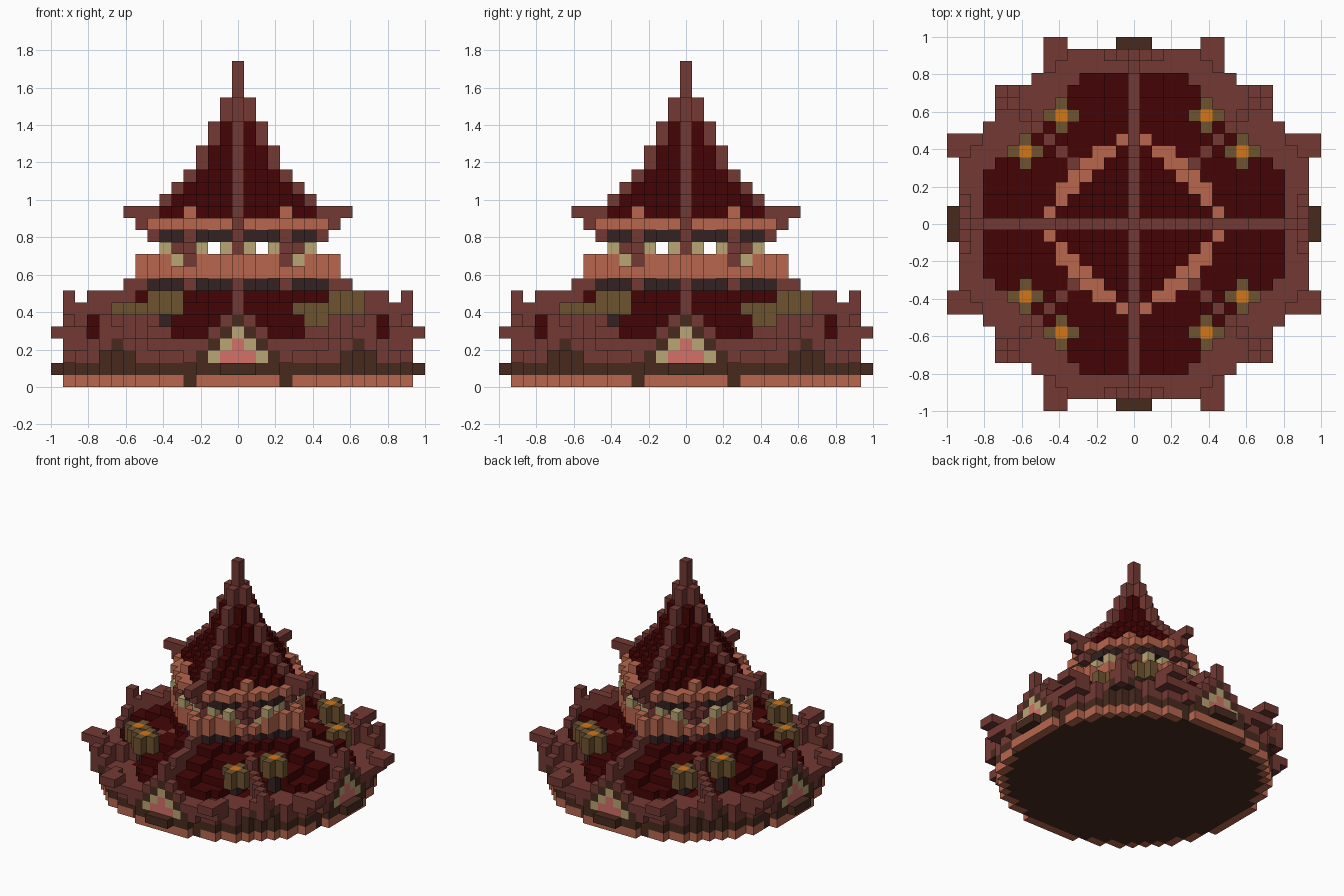
import bpy, bmesh
from math import hypot

cube = bpy.data.objects.get("Cube")
if cube:
    bpy.data.objects.remove(cube)

V = 2 / 31          # block size
R = range(-15, 16)  # block columns across the model


def linear(c):
    c /= 255
    return c / 12.92 if c <= 0.04045 else ((c + 0.055) / 1.055) ** 2.4


# Flat colours
PALETTE = {
    "brown": (116, 57, 52), "dark_red": (68, 4, 5), "terracotta": (184, 102, 78),
    "dark_brown": (72, 42, 31), "charcoal": (52, 33, 34), "olive": (111, 84, 48),
    "orange": (212, 118, 24), "cream": (184, 166, 116), "pink": (212, 112, 105),
}
mats = {}
for name, rgb in PALETTE.items():
    m = bpy.data.materials.new(name)
    m.use_nodes = True
    col = tuple(linear(c) for c in rgb) + (1,)
    m.diffuse_color = col
    m.node_tree.nodes["Principled BSDF"].inputs["Base Color"].default_value = col
    mats[name] = m

grid = {}  # block -> (part, colour)


def put(part, colour, x, y, layers):
    for k in layers:
        grid[x, y, k] = (part, colour)


def four(part, colour, x, y, layers):
    """Place a column on all four sides by quarter turns."""
    for _ in range(4):
        put(part, colour, x, y, layers)
        x, y = -y, x


def eight(part, colour, x, y, layers):
    four(part, colour, x, y, layers)
    four(part, colour, y, x, layers)


def fill(part, colour, rule, layers):
    for x in R:
        for y in R:
            if rule(abs(x), abs(y)):
                put(part, colour, x, y, layers)


def span(a, b):
    return range(a, b + 1)


def ring(a, b):
    return 8 <= a + b <= 9 and a * a + b * b <= 50


def body(a, b):
    return a + b <= 9 and a * a + b * b <= 50


def outline(a, b):
    hi, lo = max(a, b), min(a, b)
    return hi <= 14 and (lo <= 7 or (hi <= 12 and lo <= 8) or hi <= 11)


# Round plinth and floor
fill("plinth", "terracotta", lambda a, b: hypot(a, b) < 14.45, [0])
fill("plinth", "dark_brown", lambda a, b: hypot(a, b) < 13.7, [0])
fill("floor", "dark_brown", lambda a, b: hypot(a, b) < 14.45, [1])
for i in (-1, 0, 1):
    four("doorstep", "dark_brown", i, -15, [1])

# Lower roof: hollow red slopes between ridges, inside a low brown rim
SLOPE = {12: 5, 11: 5, 10: 6, 9: 6}
for x in R:
    for y in R:
        a, b = abs(x), abs(y)
        hi, lo, r = max(a, b), min(a, b), hypot(a, b)
        if not outline(a, b):
            continue
        if body(a, b):
            part, colour, top = "lower_body", "dark_red", 7
        elif lo <= 5 and hi <= 12 and not (lo == 5 and hi == 12):
            part, colour = "lower_roof", "dark_red"
            top = SLOPE.get(hi, 7) - (lo >= 3)
        elif r < 11.6:
            part, colour, top = "lower_roof", "dark_red", 4 if r < 10.3 else 3
        else:
            part, colour, top = "lower_rim", "brown", 4 if lo >= 10 else 3
        if r < 14.45:
            put("wall", "brown", x, y, [2])
        put(part, colour, x, y, span(3, top))

# Axis ridges with curled tips
for d in span(7, 14):
    four("lower_ridge", "brown", 0, -d, span(4, 8 if d < 10 else 7 if d < 13 else 6))
four("lower_ridge", "brown", 0, -14, [7])

# Diagonal ridges between the lantern pairs
for d in span(5, 11):
    four("corner_ridge", "brown", d, d, span(3, 6 if d < 7 else 5))

# Upturned rim tips
for s in (1, -1):
    eight("rim_tip", "brown", 7, 13 * s, [4])
    for i in (6, 7):
        for j in (14, 15):
            eight("rim_tip", "brown", i, j * s, [4])

# Arched gates, nested from the outside in
for colour, w in (("brown", 4), ("dark_brown", 3), ("cream", 2), ("pink", 1)):
    for k in span(2, w + 2):
        half = w - (k - 2)
        for i in span(-half, half):
            four("gate", colour, i, -14, [k])

# Dark niches at the corners
for s in (1, -1):
    eight("corner_niche", "dark_brown", 9 * s, 11, [2])
    eight("corner_niche", "dark_brown", 10 * s, 11, [3])
four("corner_niche", "dark_brown", 10, 10, [2, 3])

# Lanterns on stems, one lower and one higher at each corner
for x, y, k in ((6, -9, 5), (9, -6, 6)):
    four("lantern_stem", "charcoal", x, y, span(4, k))
    for dx, dy in ((1, 0), (-1, 0), (0, 1), (0, -1)):
        four("lantern", "olive", x + dx, y + dy, [k, k + 1])
    four("lantern_flame", "orange", x, y, [k + 1])

# Upper storey: dark wall band, balcony, open gallery, dark band below the eaves
fill("upper_wall", "charcoal", lambda a, b: body(a, b) and a + b <= 8, [8])
fill("gallery_floor", "charcoal", lambda a, b: a + b <= 7, [9])
fill("balcony", "terracotta", lambda a, b: ring(a, b) or (a + b == 8 and a * b == 0), [9, 10])
fill("gallery_beam", "charcoal", lambda a, b: a + b <= 8 and max(a, b) <= 6, [12])
for s in (4, -4):
    for cell in ((5, s), (s, 5), (-5, s), (s, -5)):
        grid.pop((*cell, 10), None)
four("corner_post", "brown", 4, 4, span(7, 12))
for s in (1, -1):
    four("corner_post", "brown", 5, 4 * s, [11])
    four("window_screen", "cream", 5, 3 * s, [10])
    for i in (1, 3):
        four("window_screen", "cream", i * s, 6, [11])
four("axis_post", "brown", 0, 6, [10, 11, 12])
four("axis_post", "brown", 0, 7, [12])

# Upper roof: eave ring, tapering red spire, brown ridges and finial
fill("eave", "terracotta", ring, [13])
fill("upper_roof", "dark_red", lambda a, b: a + b <= 7, [13, 14])
four("eave", "terracotta", 4, 4, [14])
WIDTHS = [8, 9, 6, 5, 4, 3, 3, 2, 2, 1, 1, 0, 0, 0]
for k, w in enumerate(WIDTHS, 13):
    if k > 14:
        fill("upper_roof", "dark_red", lambda a, b: a + b <= w, [k])
    for d in span(0, w):
        four("upper_ridge", "brown", 0, d, [k])

# Turn the blocks of each part into a mesh of its outer faces
SIDES = []
for axis in range(3):
    for s in (0, 1):
        u, v = (axis + 1) % 3, (axis + 2) % 3
        quad = []
        for p, q in ((0, 0), (1, 0), (1, 1), (0, 1)):
            c = [0, 0, 0]
            c[axis], c[u], c[v] = s, p, q
            quad.append(tuple(c))
        n = [0, 0, 0]
        n[axis] = 2 * s - 1
        SIDES.append((n, quad if s else quad[::-1]))

for part in sorted({p for p, _ in grid.values()}):
    blocks = {c: col for c, (p, col) in grid.items() if p == part}
    used = sorted(set(blocks.values()))
    bm = bmesh.new()
    corners = {}
    for cell, colour in blocks.items():
        for n, quad in SIDES:
            if tuple(c + d for c, d in zip(cell, n)) in grid:
                continue
            vs = []
            for q in quad:
                key = tuple(c + d for c, d in zip(cell, q))
                if key not in corners:
                    x, y, z = key
                    corners[key] = bm.verts.new(((x - 0.5) * V, (y - 0.5) * V, z * V))
                vs.append(corners[key])
            bm.faces.new(vs).material_index = used.index(colour)
    mesh = bpy.data.meshes.new(part)
    bm.to_mesh(mesh)
    bm.free()
    for colour in used:
        mesh.materials.append(mats[colour])
    bpy.context.collection.objects.link(bpy.data.objects.new(part, mesh))
